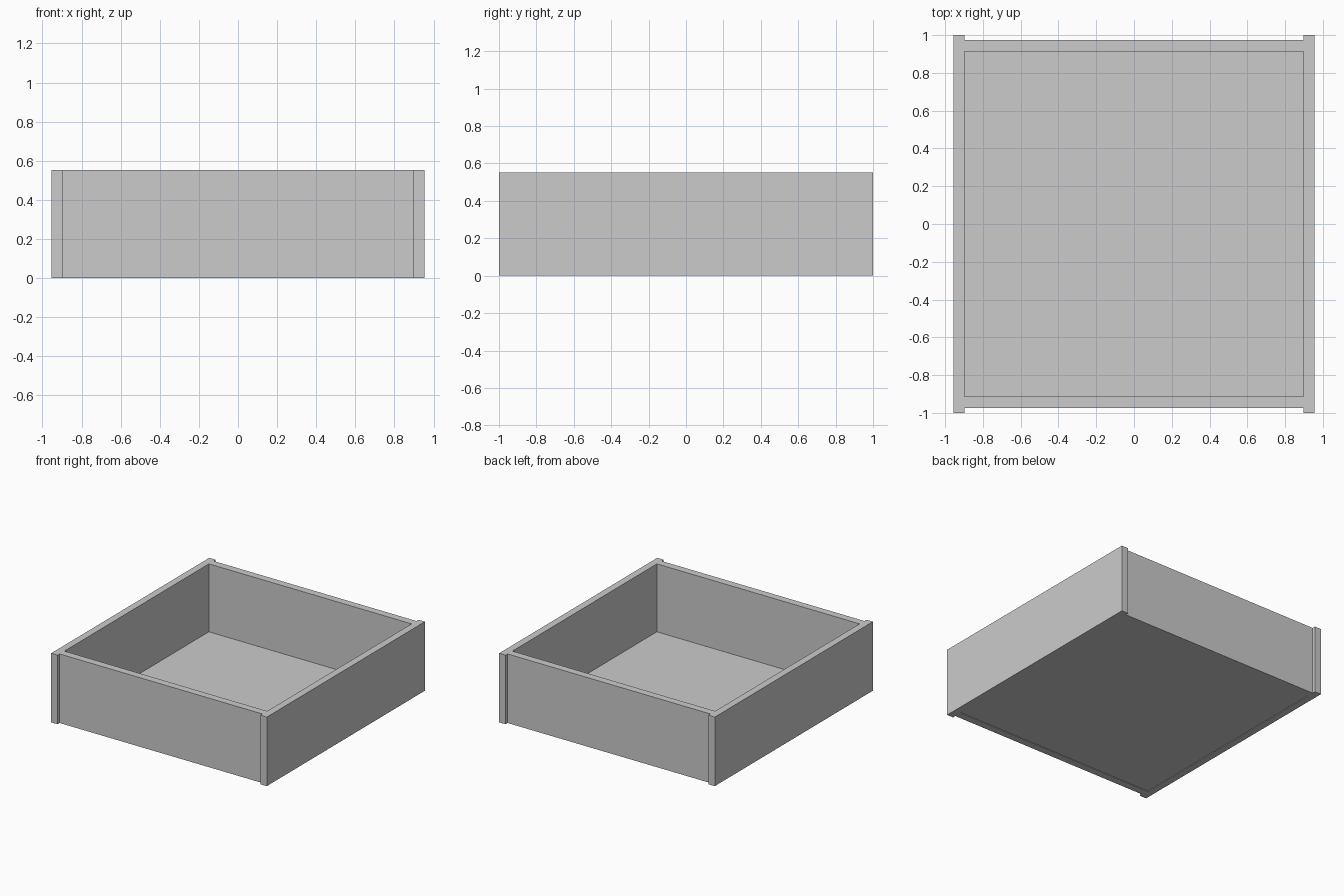
import bpy

if "Cube" in bpy.data.objects:
    bpy.data.objects.remove(bpy.data.objects["Cube"])

W, L, H = 0.955, 1.0, 0.553      # half width, half length, height
SIDE_IN = 0.898                  # inner face of the side panels
END_OUT, END_IN = 0.974, 0.914   # outer and inner faces of the end panels


def box(name, x0, x1, y0, y1, z0, z1):
    bpy.ops.mesh.primitive_cube_add(
        size=1, location=((x0 + x1) / 2, (y0 + y1) / 2, (z0 + z1) / 2))
    ob = bpy.context.object
    ob.name = name
    ob.scale = (x1 - x0, y1 - y0, z1 - z0)
    bpy.ops.object.transform_apply(location=False, rotation=False, scale=True)
    return ob


# Side panels run the full length and overhang the ends
box("left_side", -W, -SIDE_IN, -L, L, 0, H)
box("right_side", SIDE_IN, W, -L, L, 0, H)

# End panels sit between the sides, slightly set back
box("front_panel", -SIDE_IN, SIDE_IN, -END_OUT, -END_IN, 0, H)
box("back_panel", -SIDE_IN, SIDE_IN, END_IN, END_OUT, 0, H)

# Thin floor, slightly recessed from below
box("floor_panel", -SIDE_IN, SIDE_IN, -END_IN, END_IN, 0.004, 0.009)
